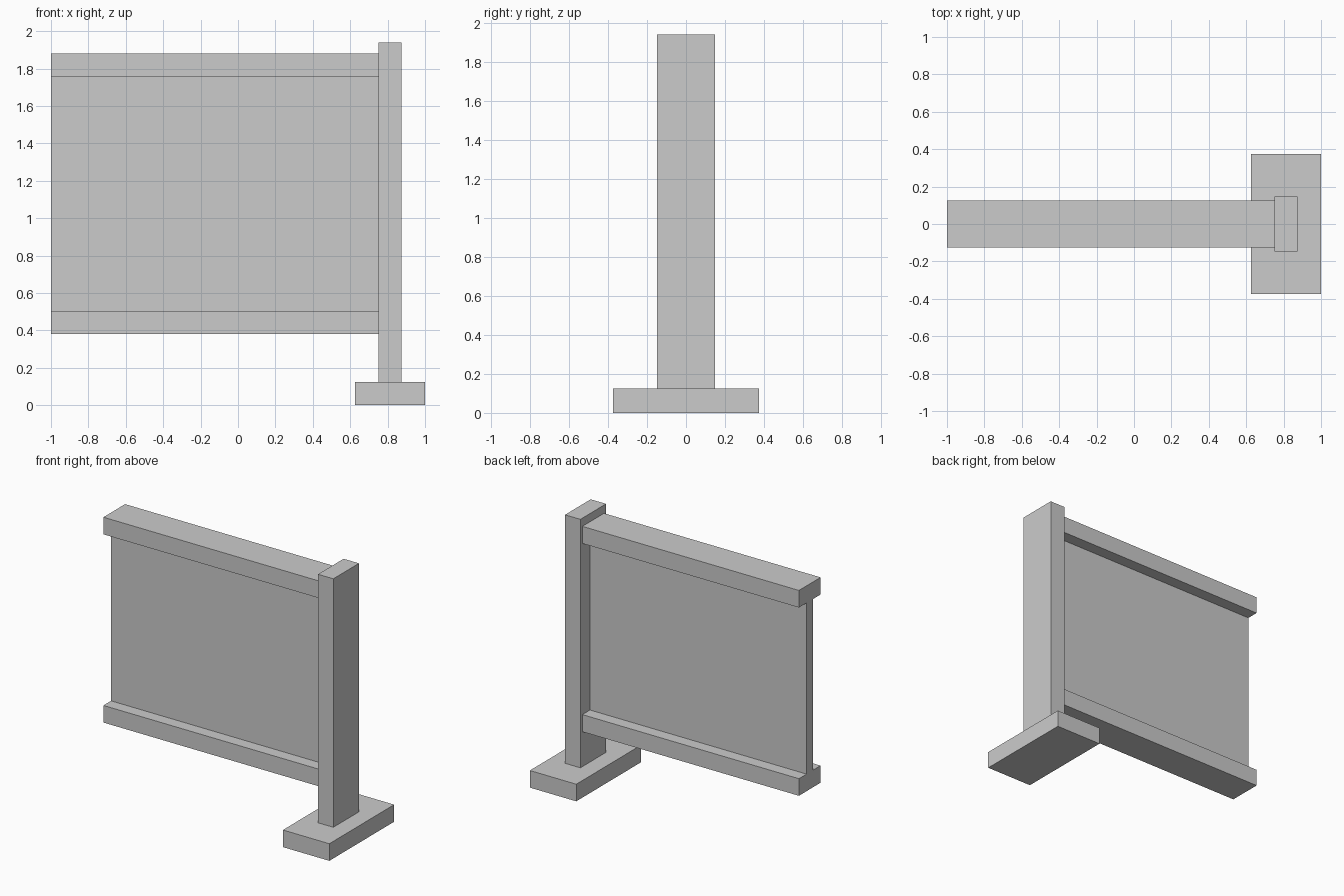
import bpy

if "Cube" in bpy.data.objects:
    bpy.data.objects.remove(bpy.data.objects["Cube"])


def box(name, x, y_half, z):
    """Box from x and z ranges, centred on y = 0."""
    bpy.ops.mesh.primitive_cube_add(
        size=1, location=((x[0] + x[1]) / 2, 0, (z[0] + z[1]) / 2))
    obj = bpy.context.object
    obj.name = name
    obj.scale = (x[1] - x[0], 2 * y_half, z[1] - z[0])
    bpy.ops.object.transform_apply(location=False, rotation=False, scale=True)
    return obj


SPAN = (-1.0, 0.75)   # length of rails and panel
RAIL = 0.125          # rail height

# Foot and upright post at the right end
box("foot", (0.625, 1.0), 0.374, (0, 0.125))
box("post", (0.75, 0.874), 0.148, (0.125, 1.94))

# Bottom and top rails
for name, z in (("bottom_rail", 0.38), ("top_rail", 1.755)):
    box(name, SPAN, 0.125, (z, z + RAIL))

# Thin panel between the rails
box("panel", SPAN, 0.037, (0.38 + RAIL, 1.755))
